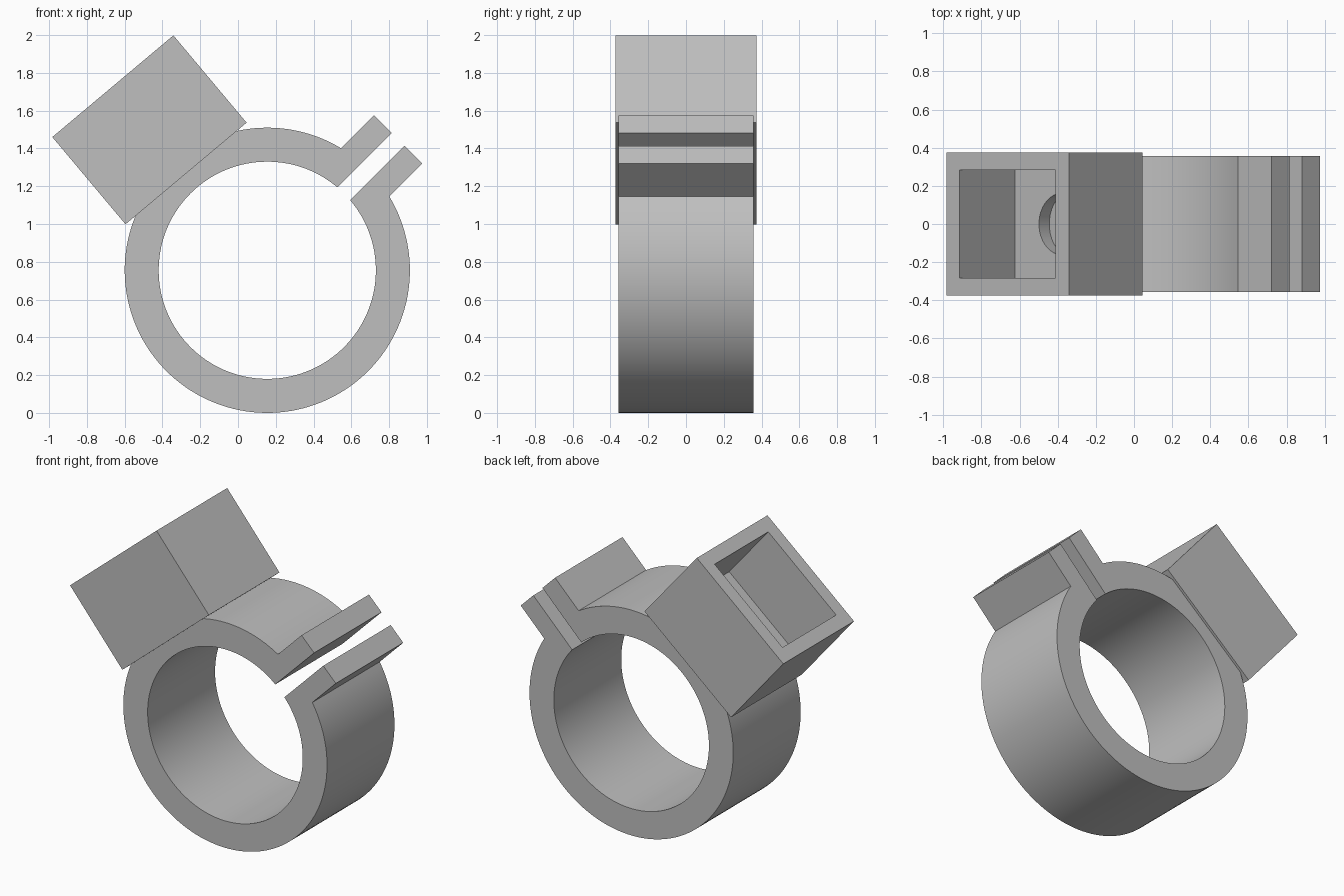
import bpy, bmesh
from math import sin, cos, asin, sqrt, radians, pi
from mathutils import Matrix, Vector

cube = bpy.data.objects.get("Cube")
if cube:
    bpy.data.objects.remove(cube, do_unlink=True)

grey = bpy.data.materials.new("plain grey")
grey.use_nodes = True
colour = (0.52, 0.52, 0.52, 1)
grey.diffuse_color = colour
grey.node_tree.nodes["Principled BSDF"].inputs["Base Color"].default_value = colour

CENTRE = Vector((0.155, 0, 0.755))
OUTER, INNER = 0.755, 0.575


def finish(bm, name, matrix=None):
    bmesh.ops.recalc_face_normals(bm, faces=bm.faces)
    mesh = bpy.data.meshes.new(name)
    bm.to_mesh(mesh)
    bm.free()
    mesh.materials.append(grey)
    obj = bpy.data.objects.new(name, mesh)
    bpy.context.collection.objects.link(obj)
    if matrix:
        obj.matrix_world = matrix
    return obj


def activate(obj):
    bpy.ops.object.select_all(action='DESELECT')
    obj.select_set(True)
    bpy.context.view_layer.objects.active = obj


def arc(radius, offset, steps):
    """Arc around the ring that stops at a parallel-sided gap on the +X axis."""
    gap = asin(offset / radius)
    angles = [gap + (2 * pi - 2 * gap) * i / steps for i in range(steps + 1)]
    return [(radius * cos(a), radius * sin(a)) for a in angles]


# Split clamp ring with two lugs, drawn with the gap along local X
HALF_GAP, LUG_SIDE, LUG_END, HALF_WIDTH = 0.048, 0.18, 0.98, 0.357
profile = [(LUG_END, HALF_GAP), (LUG_END, LUG_SIDE)]
profile += arc(OUTER, LUG_SIDE, 128)
profile += [(LUG_END, -LUG_SIDE), (LUG_END, -HALF_GAP)]
profile += reversed(arc(INNER, HALF_GAP, 128))
bm = bmesh.new()
face = bm.faces.new([bm.verts.new((x, -HALF_WIDTH, z)) for x, z in profile])
extruded = bmesh.ops.extrude_face_region(bm, geom=[face], use_keep_orig=True)
moved = [v for v in extruded["geom"] if isinstance(v, bmesh.types.BMVert)]
bmesh.ops.translate(bm, verts=moved, vec=(0, 2 * HALF_WIDTH, 0))
ring = finish(bm, "clamp_ring",
              Matrix.Translation(CENTRE) @ Matrix.Rotation(radians(-45), 4, 'Y'))
activate(ring)
bpy.ops.object.shade_smooth_by_angle(angle=radians(30))

# Open socket box, local Z pointing out of the ring
BASE, FLOOR, TOP = 0.669, 0.822, 1.272
tilt = Matrix.Translation(CENTRE) @ Matrix.Rotation(radians(-40), 4, 'Y')


def block(name, length, width, low, high):
    bm = bmesh.new()
    bmesh.ops.create_cube(bm, size=1)
    bmesh.ops.scale(bm, vec=(length, width, high - low), verts=bm.verts)
    bmesh.ops.translate(bm, vec=(0, 0, (low + high) / 2), verts=bm.verts)
    return finish(bm, name, tilt)


box = block("socket_box", 0.837, 0.748, BASE, TOP)
cavity = block("cavity_cutter", 0.657, 0.568, FLOOR, TOP + 0.1)

# Round hole through the box floor
bm = bmesh.new()
bmesh.ops.create_cone(bm, cap_ends=True, segments=64, radius1=0.163,
                      radius2=0.163, depth=0.4,
                      matrix=Matrix.Translation((0, 0, FLOOR - 0.1)))
hole = finish(bm, "hole_cutter", tilt)

activate(box)
for cutter in (cavity, hole):
    cutter.hide_render = True
    cut = box.modifiers.new(cutter.name, 'BOOLEAN')
    cut.operation = 'DIFFERENCE'
    cut.solver = 'EXACT'
    cut.object = cutter
    bpy.ops.object.modifier_apply(modifier=cut.name)
    bpy.data.objects.remove(cutter, do_unlink=True)
bpy.ops.object.shade_smooth_by_angle(angle=radians(30))
